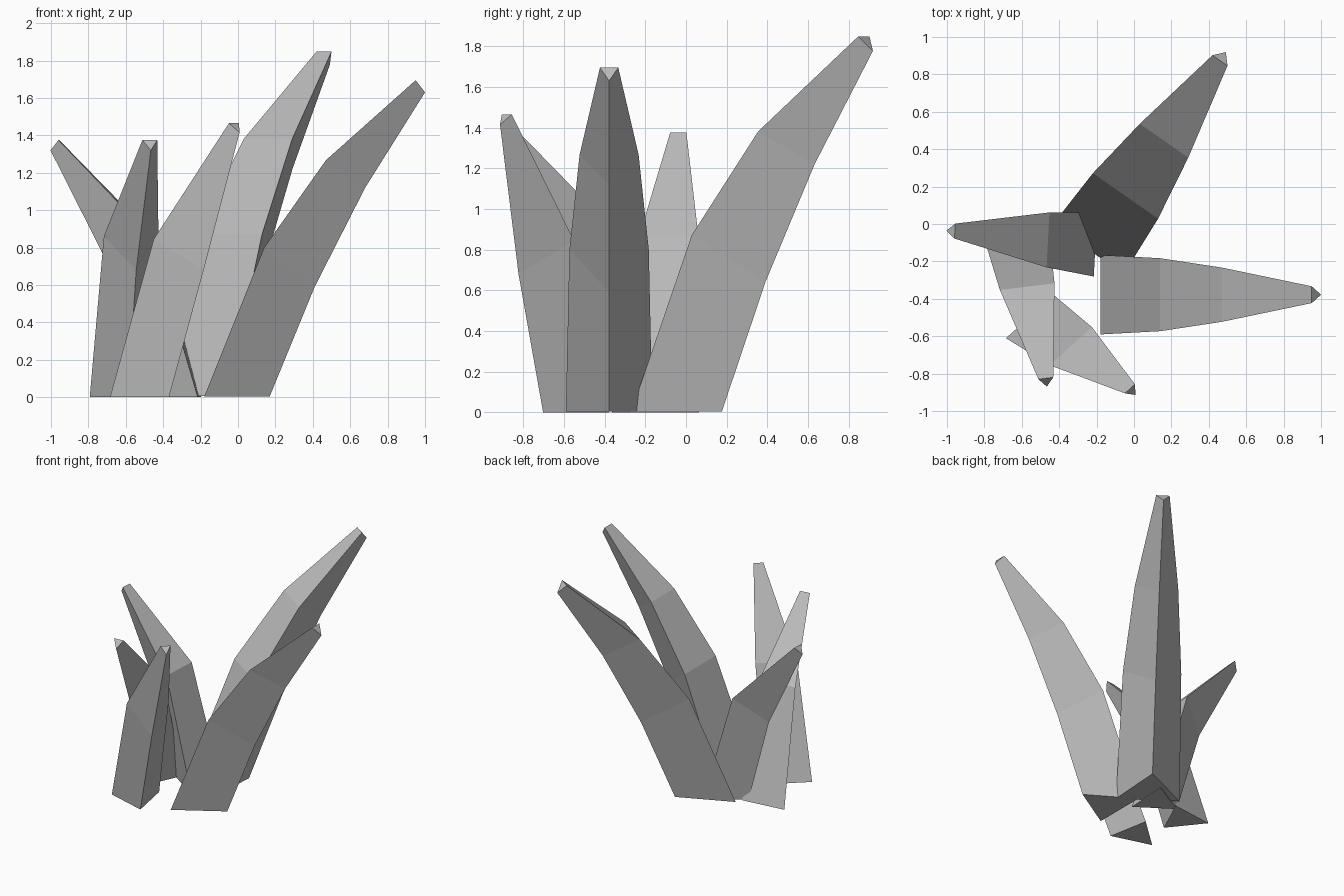
import bpy
import bmesh
from math import cos, sin, radians
from mathutils import Vector

cube = bpy.data.objects.get("Cube")
if cube:
    bpy.data.objects.remove(cube)

# Single stone-grey material
GREY = (0.5, 0.5, 0.5, 1.0)
grey = bpy.data.materials.new("stone_grey")
grey.use_nodes = True
grey.diffuse_color = GREY
for node in grey.node_tree.nodes:
    if node.type == 'BSDF_PRINCIPLED':
        node.inputs["Base Color"].default_value = GREY

# Rings: reach along path, ridge height, half width, keel offset, keel height
TALL = [(0, 0.005, 0.2125, 0.35, 0.005), (0.32, 0.80, 0.195, 0.27, 0.59),
        (0.65, 1.267, 0.145, 0.21, 1.12), (1.13, 1.695, 0.045, 0.05, 1.63)]
SHORT = [(0, 0, 0.172, 0.28, 0), (0.255, 0.86, 0.147, 0.22, 0.68),
         (0.755, 1.375, 0.04, 0.045, 1.32)]
STEEP = [(0, 0, 0.172, 0.28, 0), (0.27, 0.845, 0.152, 0.23, 0.68),
         (0.66, 1.465, 0.036, 0.045, 1.415)]


def heading(degrees):
    a = radians(degrees)
    return Vector((cos(a), sin(a), 0))


def spike(name, base, path_angle, face_angle, profile, scale=1.0):
    """Three-sided spike: a flat back face with a keel on its leaning side."""
    path, face = heading(path_angle), heading(face_angle)
    side = Vector((-face.y, face.x, 0))
    start = Vector((*base, 0))
    bm = bmesh.new()
    rings = []
    for reach, z, half, keel, keel_z in profile:
        mid = start + path * reach * scale
        up = Vector((0, 0, scale))
        points = [mid + side * half * scale + up * z,
                  mid - side * half * scale + up * z,
                  mid + face * keel * scale + up * keel_z]
        rings.append([bm.verts.new(p) for p in points])
    for low, high in zip(rings, rings[1:]):
        for i in range(3):
            j = (i + 1) % 3
            bm.faces.new((low[i], low[j], high[j], high[i]))
    bm.faces.new(rings[0])
    bm.faces.new(rings[-1])
    bmesh.ops.recalc_face_normals(bm, faces=bm.faces)
    mesh = bpy.data.meshes.new(name)
    bm.to_mesh(mesh)
    bm.free()
    mesh.materials.append(grey)
    obj = bpy.data.objects.new(name, mesh)
    bpy.context.collection.objects.link(obj)


# Cluster of five spikes fanning outward
spike("left_spike", (-0.18, -0.378), 0, 0, TALL)
spike("back_spike", (-0.245, -0.136), 55.1, 55.1, TALL, 1.09)
spike("right_spike", (-0.206, -0.109), 174.6, 177, SHORT)
spike("front_right_spike", (-0.622, -0.085), -78.5, -83, SHORT)
spike("front_spike", (-0.557, -0.495), -35.8, -47.8, STEEP)
